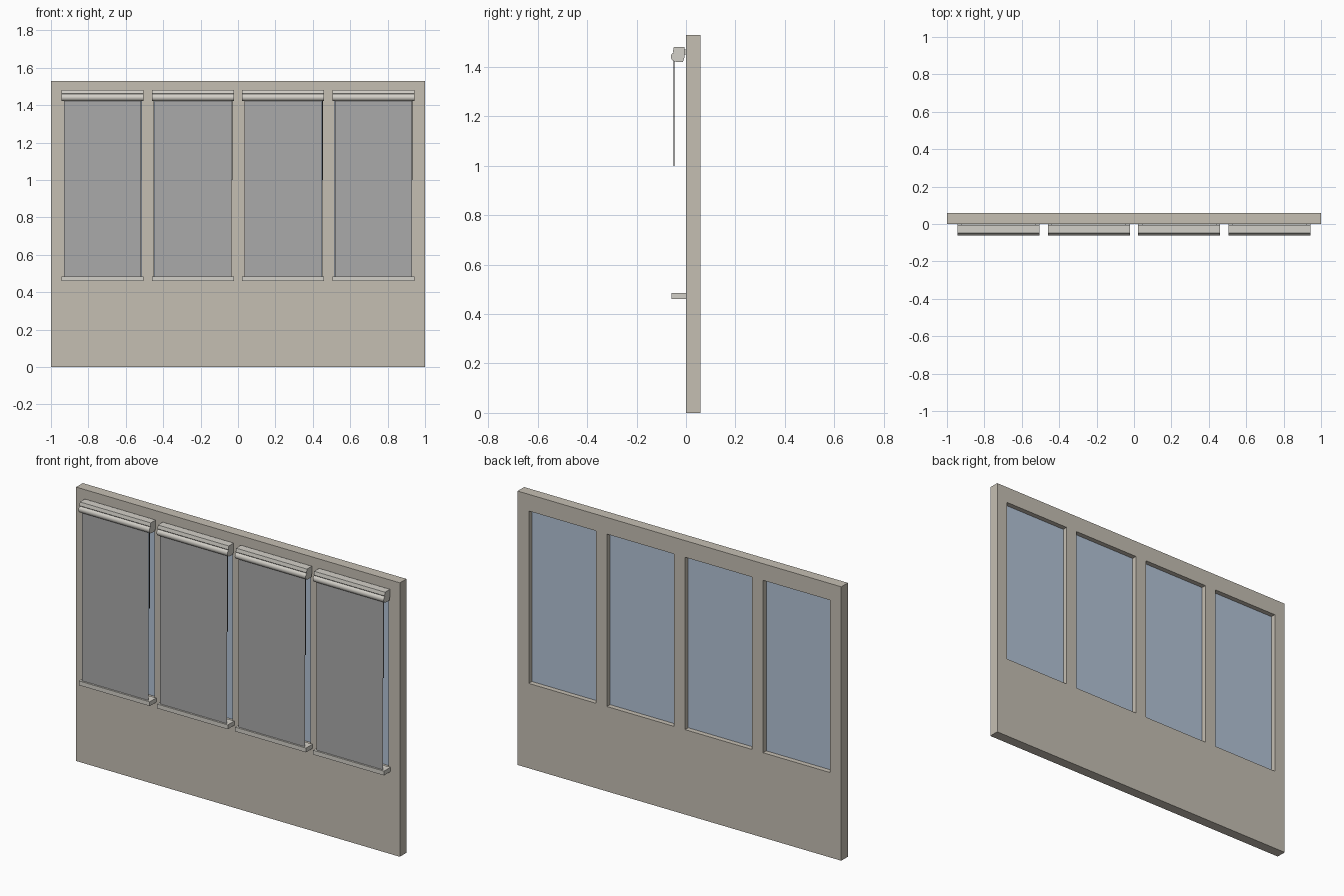
import bpy, bmesh, math

if "Cube" in bpy.data.objects:
    bpy.data.objects.remove(bpy.data.objects["Cube"])

W, H, T = 2.0, 1.53, 0.058           # wall width, height, thickness
CENTRES = [-0.724, -0.2415, 0.2415, 0.724]
HALF = 0.207                         # half width of an opening
Z0, Z1 = 0.474, 1.437                # bottom and top of an opening


def material(name, rgb):
    m = bpy.data.materials.new(name)
    m.diffuse_color = (*rgb, 1)
    m.use_nodes = True
    m.node_tree.nodes["Principled BSDF"].inputs["Base Color"].default_value = m.diffuse_color
    return m


BEIGE = material("warm_beige", (0.56, 0.52, 0.45))
CASE = material("light_case", (0.65, 0.63, 0.58))
GREY = material("grey_fabric", (0.40, 0.40, 0.40))
BLUE = material("blue_glass", (0.45, 0.55, 0.68))
DARK = material("dark_cord", (0.08, 0.08, 0.08))


def finish(bm, name, mat):
    bmesh.ops.recalc_face_normals(bm, faces=bm.faces)
    mesh = bpy.data.meshes.new(name)
    bm.to_mesh(mesh)
    bm.free()
    obj = bpy.data.objects.new(name, mesh)
    bpy.context.collection.objects.link(obj)
    mesh.materials.append(mat)
    return obj


def box(name, x, y, z, mat):
    bm = bmesh.new()
    bmesh.ops.create_cube(bm, size=1)
    for v in bm.verts:
        for i, (a, b) in enumerate((x, y, z)):
            v.co[i] = a if v.co[i] < 0 else b
    return finish(bm, name, mat)


def sheet(name, x0, x1, y, z0, z1, mat):
    bm = bmesh.new()
    bm.faces.new([bm.verts.new(p) for p in
                  ((x0, y, z0), (x1, y, z0), (x1, y, z1), (x0, y, z1))])
    return finish(bm, name, mat)


def extrude_x(name, profile, x0, x1, mat):
    bm = bmesh.new()
    face = bm.faces.new([bm.verts.new((x0, y, z)) for y, z in profile])
    ret = bmesh.ops.extrude_face_region(bm, geom=[face], use_keep_orig=True)
    for v in ret["geom"]:
        if isinstance(v, bmesh.types.BMVert):
            v.co.x = x1
    return finish(bm, name, mat)


# Wall: grid of cells without the window cells, pushed to thickness
xs = [-W / 2] + [c + s * HALF for c in CENTRES for s in (-1, 1)] + [W / 2]
zs = [0, Z0, Z1, H]
bm = bmesh.new()
grid = [[bm.verts.new((x, 0, z)) for z in zs] for x in xs]
for i in range(len(xs) - 1):
    for j in range(3):
        if not (j == 1 and i % 2 == 1):
            bm.faces.new((grid[i][j], grid[i + 1][j],
                          grid[i + 1][j + 1], grid[i][j + 1]))
ret = bmesh.ops.extrude_face_region(bm, geom=bm.faces[:], use_keep_orig=True)
for v in ret["geom"]:
    if isinstance(v, bmesh.types.BMVert):
        v.co.y = T
finish(bm, "wall", BEIGE)

# Blind case profile (y, z): flat top and back, rounded front roll
roll = [(-0.040 - 0.021 * math.cos(a), 1.441 + 0.020 * math.sin(a))
        for a in (math.radians(d) for d in range(60, -91, -15))]
case = [(-0.006, 1.481), (-0.049, 1.481), (-0.053, 1.462)] + roll + \
       [(-0.012, 1.421), (-0.006, 1.44)]

for n, c in enumerate(CENTRES, 1):
    sheet(f"window_glass_{n}", c - HALF, c + HALF, 0.030, Z0, Z1, BLUE)
    box(f"window_sill_{n}", (c - 0.219, c + 0.219), (-0.058, 0.0),
        (0.461, 0.485), CASE)
    # Roller blind: case, wall bracket, fabric and pull cord
    obj = extrude_x(f"blind_case_{n}", case, c - 0.219, c + 0.219, CASE)
    bpy.context.view_layer.objects.active = obj
    obj.select_set(True)
    bpy.ops.object.shade_smooth_by_angle(angle=math.radians(25))
    obj.select_set(False)
    box(f"blind_bracket_{n}", (c - 0.2, c + 0.2), (-0.007, 0.0),
        (1.45, 1.47), CASE)
    sheet(f"blind_fabric_{n}", c - 0.206, c + 0.206, -0.048, 0.484, 1.43, GREY)
    box(f"pull_cord_{n}", (c + 0.208, c + 0.212), (-0.050, -0.046),
        (1.0, 1.43), DARK)
